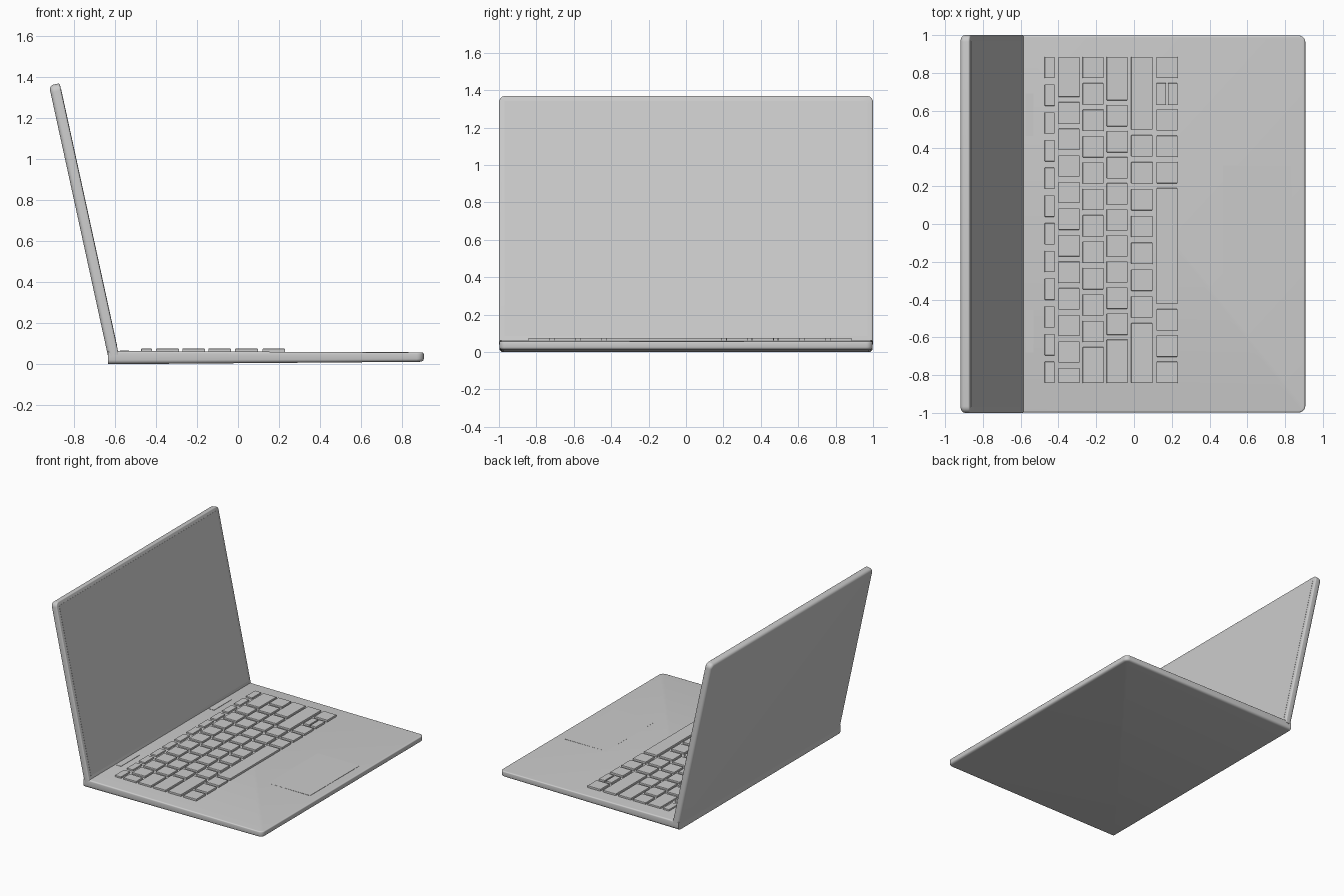
import bpy, bmesh, math
from mathutils import Matrix

if "Cube" in bpy.data.objects:
    bpy.data.objects.remove(bpy.data.objects["Cube"])


def finish(name, bm, smooth=True):
    bmesh.ops.recalc_face_normals(bm, faces=bm.faces)
    mesh = bpy.data.meshes.new(name)
    bm.to_mesh(mesh)
    bm.free()
    ob = bpy.data.objects.new(name, mesh)
    bpy.context.collection.objects.link(ob)
    if smooth:
        bpy.ops.object.select_all(action='DESELECT')
        bpy.context.view_layer.objects.active = ob
        ob.select_set(True)
        bpy.ops.object.shade_smooth_by_angle(angle=math.radians(35))
    return ob


def add_box(bm, x0, x1, y0, y1, z0, z1):
    mat = Matrix.Translation(((x0 + x1) / 2, (y0 + y1) / 2, (z0 + z1) / 2)) @ \
        Matrix.Diagonal((x1 - x0, y1 - y0, z1 - z0, 1))
    return bmesh.ops.create_cube(bm, size=1, matrix=mat)['verts']


def slab(x0, x1, y0, y1, z0, z1, corner, top, bottom):
    """Thin box, far (+x) corners rounded in plan, upper and lower rims rounded
    on every side except the hinge side (-x)."""
    bm = bmesh.new()
    add_box(bm, x0, x1, y0, y1, z0, z1)
    posts = [e for e in bm.edges
             if all(abs(v.co.x - x1) < 1e-5 for v in e.verts)
             and abs(e.verts[0].co.z - e.verts[1].co.z) > 1e-5]
    bmesh.ops.bevel(bm, geom=posts, offset=corner, segments=6,
                    profile=0.5, affect='EDGES')
    for z, width in ((z1, top), (z0, bottom)):
        rim = [e for e in bm.edges
               if all(abs(v.co.z - z) < 1e-5 for v in e.verts)
               and not all(abs(v.co.x - x0) < 1e-5 for v in e.verts)]
        bmesh.ops.bevel(bm, geom=rim, offset=width, segments=4,
                        profile=0.5, affect='EDGES')
    return bm


# base, tapering slightly toward the front edge
X0, X1 = -0.635, 0.907
bm = slab(X0, X1, -0.998, 0.998, 0.0, 0.065, 0.035, 0.01, 0.02)
for v in bm.verts:
    t = (v.co.x - X0) / (X1 - X0)
    f = v.co.z / 0.065
    v.co.z += t * (0.012 * (1 - f) - 0.008 * f)
finish("base", bm)

# lid, modelled flat along x and then tilted open
TILT = math.radians(12.3)
HINGE = Matrix.Translation((-0.608, 0, 0.042)) @ \
    Matrix.Rotation(-(math.pi / 2 + TILT), 4, 'Y')
bm = slab(0.0, 1.355, -1.0, 1.0, -0.0265, 0.0265, 0.035, 0.022, 0.009)
bm.transform(HINGE)
finish("lid", bm)

# screen panel just proud of the inner face
bm = bmesh.new()
add_box(bm, 0.04, 1.325, -0.97, 0.97, -0.0278, -0.024)
bm.transform(HINGE)
finish("screen", bm, False)

# keyboard rows: x range and key lengths listed from +y to -y
S = 0.113
rows = [
    (-0.473, -0.420, [S] * 12),
    (-0.400, -0.288, [0.212] + [S] * 10 + [0.08]),
    (-0.272, -0.161, [S] * 11 + [0.19]),
    (-0.145, -0.034, [0.23] + [S] * 9 + [0.23]),
    (-0.015, 0.098, [0.386] + [S] * 7 + [0.317]),
    (0.119, 0.230, [S] * 5 + [0.614] + [S] * 3),
]
Y_TOP, Y_END = 0.885, -0.842
for r, (x0, x1, sizes) in enumerate(rows):
    gap = (Y_TOP - Y_END - sum(sizes)) / (len(sizes) - 1)
    bm = bmesh.new()
    y = Y_TOP
    for k, size in enumerate(sizes):
        spans = [(x0, x1)]
        if r == 5 and k == 1:  # half-size pair of keys
            mid = (x0 + x1) / 2
            spans = [(x0, mid - 0.005), (mid + 0.005, x1)]
        for a, b in spans:
            add_box(bm, a, b, y - size, y, 0.052, 0.076)
        y -= size + gap
    ob = finish("key_row_%d" % (r + 1), bm, False)
    bev = ob.modifiers.new("soft_edges", 'BEVEL')
    bev.width = 0.003
    bev.segments = 2

# trackpad: level plate that emerges from the sloping deck
bm = bmesh.new()
add_box(bm, 0.47, 0.833, -0.302, 0.31, 0.045, 0.0595)
finish("trackpad", bm, False)

# speaker strips behind the keyboard
for side, y0, y1 in (("left", -0.68, -0.455), ("right", 0.466, 0.69)):
    bm = bmesh.new()
    add_box(bm, -0.575, -0.533, y0, y1, 0.055, 0.067)
    finish("speaker_strip_" + side, bm, False)
